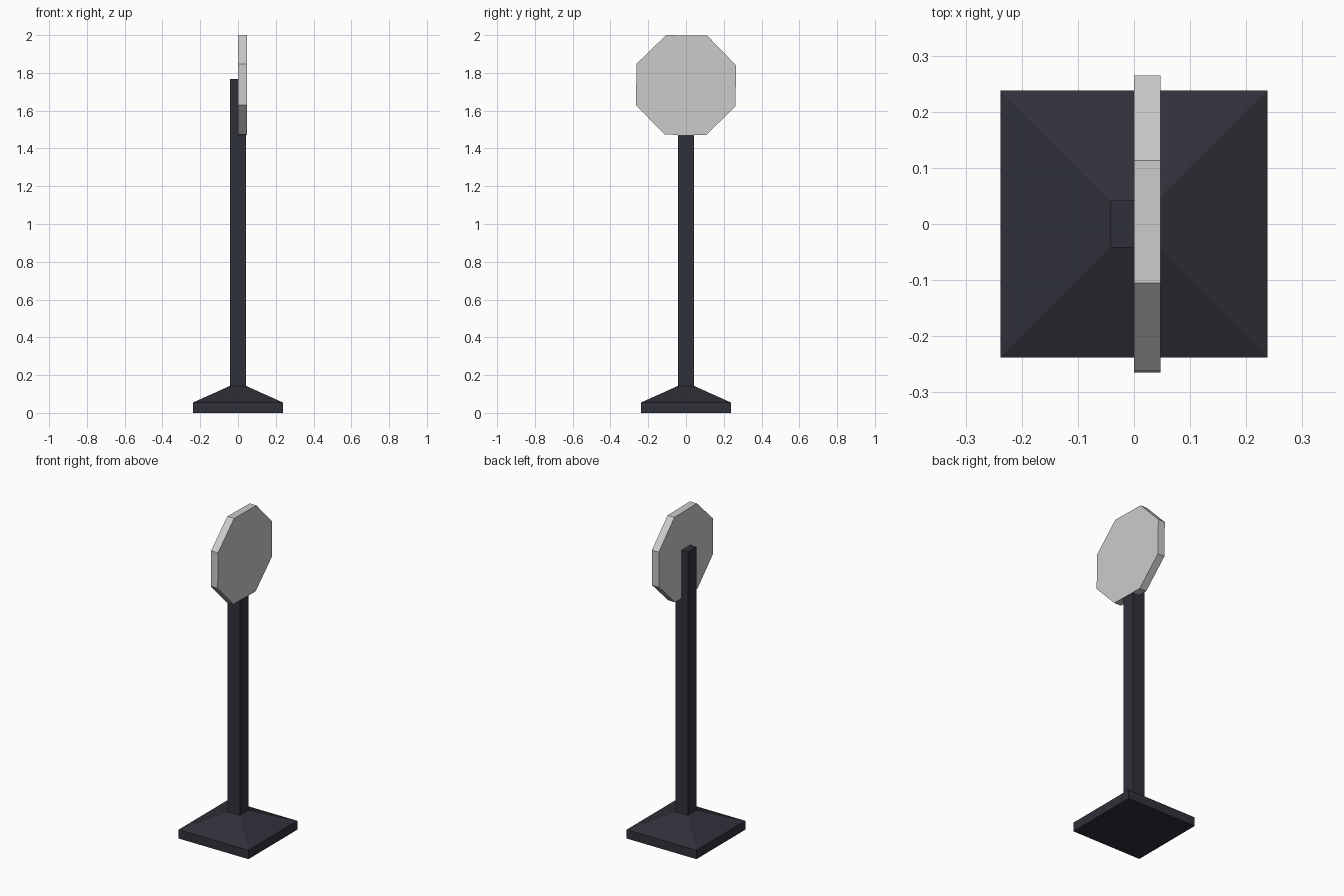
import bpy, bmesh, math

if "Cube" in bpy.data.objects:
    bpy.data.objects.remove(bpy.data.objects["Cube"])

dark = bpy.data.materials.new("dark_paint")
dark.diffuse_color = (0.03, 0.03, 0.042, 1)
dark.use_nodes = True
dark.node_tree.nodes["Principled BSDF"].inputs["Base Color"].default_value = dark.diffuse_color


def loft(name, rings, mat=None):
    """Closed solid through rings that share a vertex count."""
    bm = bmesh.new()
    loops = [[bm.verts.new(p) for p in ring] for ring in rings]
    n = len(loops[0])
    for a, b in zip(loops, loops[1:]):
        for i in range(n):
            j = (i + 1) % n
            bm.faces.new((a[i], a[j], b[j], b[i]))
    bm.faces.new(loops[0][::-1])
    bm.faces.new(loops[-1])
    bmesh.ops.recalc_face_normals(bm, faces=bm.faces)
    mesh = bpy.data.meshes.new(name)
    bm.to_mesh(mesh)
    bm.free()
    if mat:
        mesh.materials.append(mat)
    obj = bpy.data.objects.new(name, mesh)
    bpy.context.collection.objects.link(obj)
    return obj


def square(h, z):
    return [(-h, -h, z), (h, -h, z), (h, h, z), (-h, h, z)]


def octagon(x, radius=0.2852, z=1.735, tilt=math.radians(-0.85)):
    angles = [math.radians(22.5 + 45 * i) + tilt for i in range(8)]
    return [(x, radius * math.cos(a), z + radius * math.sin(a)) for a in angles]


# Base slab with sloped top
loft("base", [square(0.238, 0), square(0.238, 0.055), square(0.042, 0.143)], dark)
# Square post
loft("post", [square(0.042, 0.143), square(0.042, 1.768)], dark)
# Octagonal sign plate, turned very slightly
loft("sign_plate", [octagon(0.0), octagon(0.047)])
